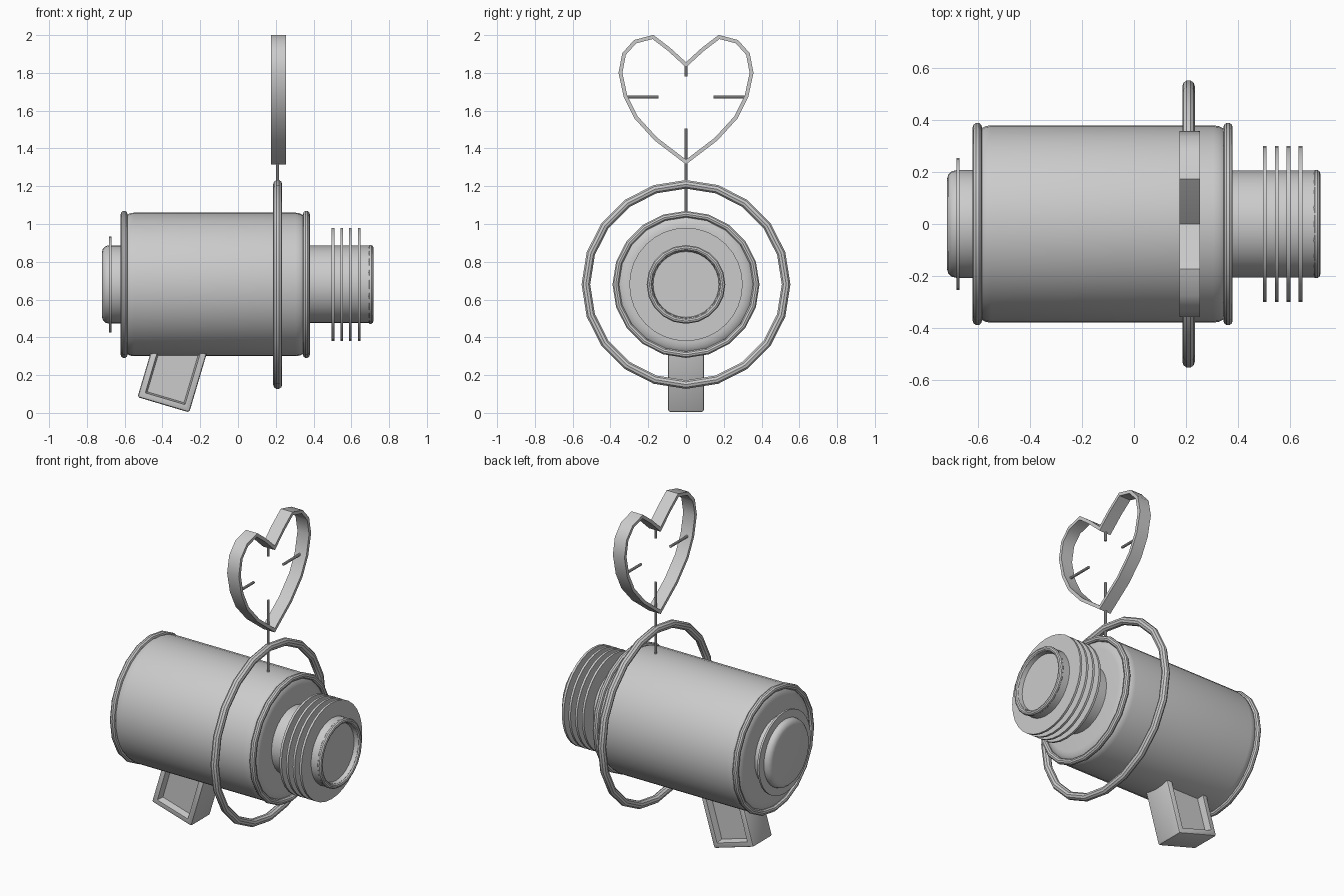
import bpy, bmesh, math
from mathutils import Matrix, Vector

if "Cube" in bpy.data.objects:
    bpy.data.objects.remove(bpy.data.objects["Cube"])

AXIS_Z = 0.68      # height of the barrel axis
RING_X = 0.21      # station of the hoop and antenna

grey = bpy.data.materials.new("plain grey")
grey.use_nodes = True
grey.diffuse_color = (0.6, 0.6, 0.6, 1)
grey.node_tree.nodes["Principled BSDF"].inputs["Base Color"].default_value = (0.6, 0.6, 0.6, 1)


def finish(name, bm, smooth=True):
    bmesh.ops.recalc_face_normals(bm, faces=bm.faces)
    mesh = bpy.data.meshes.new(name)
    bm.to_mesh(mesh)
    bm.free()
    mesh.materials.append(grey)
    obj = bpy.data.objects.new(name, mesh)
    bpy.context.collection.objects.link(obj)
    if smooth:
        bpy.ops.object.select_all(action="DESELECT")
        obj.select_set(True)
        bpy.context.view_layer.objects.active = obj
        bpy.ops.object.shade_smooth_by_angle(angle=math.radians(35))
    return obj


def lathe(name, profile, segments=32, closed=False):
    """Turn (x, radius) points around the barrel axis."""
    bm = bmesh.new()
    verts = [bm.verts.new((x, 0, AXIS_Z + r)) for x, r in profile]
    edges = [bm.edges.new(pair) for pair in zip(verts, verts[1:])]
    if closed:
        edges.append(bm.edges.new((verts[-1], verts[0])))
    bmesh.ops.spin(bm, geom=verts + edges, cent=(0, 0, AXIS_Z), axis=(1, 0, 0),
                   angle=math.tau, steps=segments, use_merge=True)
    bmesh.ops.remove_doubles(bm, verts=bm.verts, dist=0.0001)
    return finish(name, bm)


def hoop(name, x, radius, tube, segments, sides=10):
    loop = [(x + tube * math.cos(math.tau * i / sides),
             radius + tube * math.sin(math.tau * i / sides)) for i in range(sides)]
    return lathe(name, loop, segments, closed=True)


def fin(name, x, radius, thickness):
    h = thickness / 2
    return lathe(name, [(x - h, 0), (x - h, radius), (x + h, radius), (x + h, 0)])


def rod(name, start, end, radius=0.008):
    a, b = Vector(start), Vector(end)
    turn = (b - a).to_track_quat("Z", "Y").to_matrix().to_4x4()
    bm = bmesh.new()
    bmesh.ops.create_cone(bm, cap_ends=True, segments=10, radius1=radius, radius2=radius,
                          depth=(b - a).length, matrix=Matrix.Translation((a + b) / 2) @ turn)
    return finish(name, bm)


def rounded(x, r, bevel, side, steps=5):
    """Quarter-round corner running from the flat end to the wall."""
    return [(x - side * bevel * (1 - math.cos(t)), r - bevel * (1 - math.sin(t)))
            for t in (math.pi / 2 * i / steps for i in range(steps + 1))]


# Main body and its end rims
lathe("body", [(-0.62, 0)] + rounded(-0.62, 0.38, 0.07, -1)
      + rounded(0.375, 0.38, 0.07, 1)[::-1] + [(0.375, 0)], 40)
hoop("rear_rim", -0.603, 0.372, 0.018, 20)
hoop("front_rim", 0.362, 0.372, 0.018, 20)

# Rear cap with its thin flange
lathe("rear_cap", [(-0.72, 0)] + rounded(-0.72, 0.207, 0.035, -1, 3) + [(-0.6, 0.207), (-0.6, 0)])
fin("rear_flange", -0.677, 0.255, 0.012)

# Nozzle with a shallow mouth, lip and cooling fins
lathe("nozzle", [(0.36, 0), (0.36, 0.205), (0.705, 0.205), (0.705, 0.178),
                 (0.68, 0.174), (0.68, 0)])
hoop("nozzle_lip", 0.702, 0.194, 0.015, 20)
for i in range(4):
    fin(f"cooling_fin_{i + 1}", 0.503 + i * 0.046, 0.30, 0.014)

# Large hoop around the body
hoop("large_hoop", RING_X, 0.53, 0.024, 20)

# Grip: leaning rounded box with a sunken panel on each side
bm = bmesh.new()
bmesh.ops.create_cube(bm, size=1, matrix=Matrix.Diagonal((0.286, 0.19, 0.36, 1)))
bmesh.ops.bevel(bm, geom=bm.edges[:], offset=0.012, segments=2, affect="EDGES", profile=0.5)
bm.normal_update()
panels = [f for f in bm.faces if abs(f.normal.y) > 0.99]
bmesh.ops.inset_individual(bm, faces=panels, thickness=0.03)
bmesh.ops.inset_individual(bm, faces=panels, thickness=0.012, depth=-0.04)
bmesh.ops.transform(bm, verts=bm.verts, matrix=Matrix.Translation((-0.395, 0, 0.043))
                    @ Matrix.Rotation(math.radians(16.5), 4, "Y")
                    @ Matrix.Translation((0, 0, 0.18)))
finish("grip", bm)

# Antenna heart: a flat band bent along a mirrored outline
half = [(0.09, 1.925), (0.175, 1.99), (0.27, 1.965), (0.328, 1.9), (0.347, 1.8),
        (0.32, 1.675), (0.265, 1.565), (0.16, 1.45)]
outline = [Vector(p) for p in [(0, 1.843)] + half + [(0, 1.328)]
           + [(-y, z) for y, z in reversed(half)]]
bm = bmesh.new()
rows = []
for i, p in enumerate(outline):
    before = (p - outline[i - 1]).normalized()
    after = (outline[(i + 1) % len(outline)] - p).normalized()
    normals = [Vector((-d.y, d.x)) for d in (before, after)]
    miter = (normals[0] + normals[1]).normalized()
    miter *= 0.01 / miter.dot(normals[0])
    rows.append([bm.verts.new((RING_X + 0.005 + dx, *(p + miter * s)))
                 for dx, s in ((-0.04, 1), (0.04, 1), (0.04, -1), (-0.04, -1))])
for row, following in zip(rows, rows[1:] + rows[:1]):
    for k in range(4):
        n = (k + 1) % 4
        bm.faces.new((row[k], row[n], following[n], following[k]))
finish("heart_band", bm)

# Antenna stem and the three short pointers inside the heart
rod("antenna_stem", (RING_X, 0, 1.03), (RING_X, 0, 1.505))
rod("top_pointer", (RING_X, 0, 1.84), (RING_X, 0, 1.78))
for side, word in ((1, "right"), (-1, "left")):
    rod(f"{word}_pointer", (RING_X, side * 0.145, 1.672), (RING_X, side * 0.315, 1.672))
